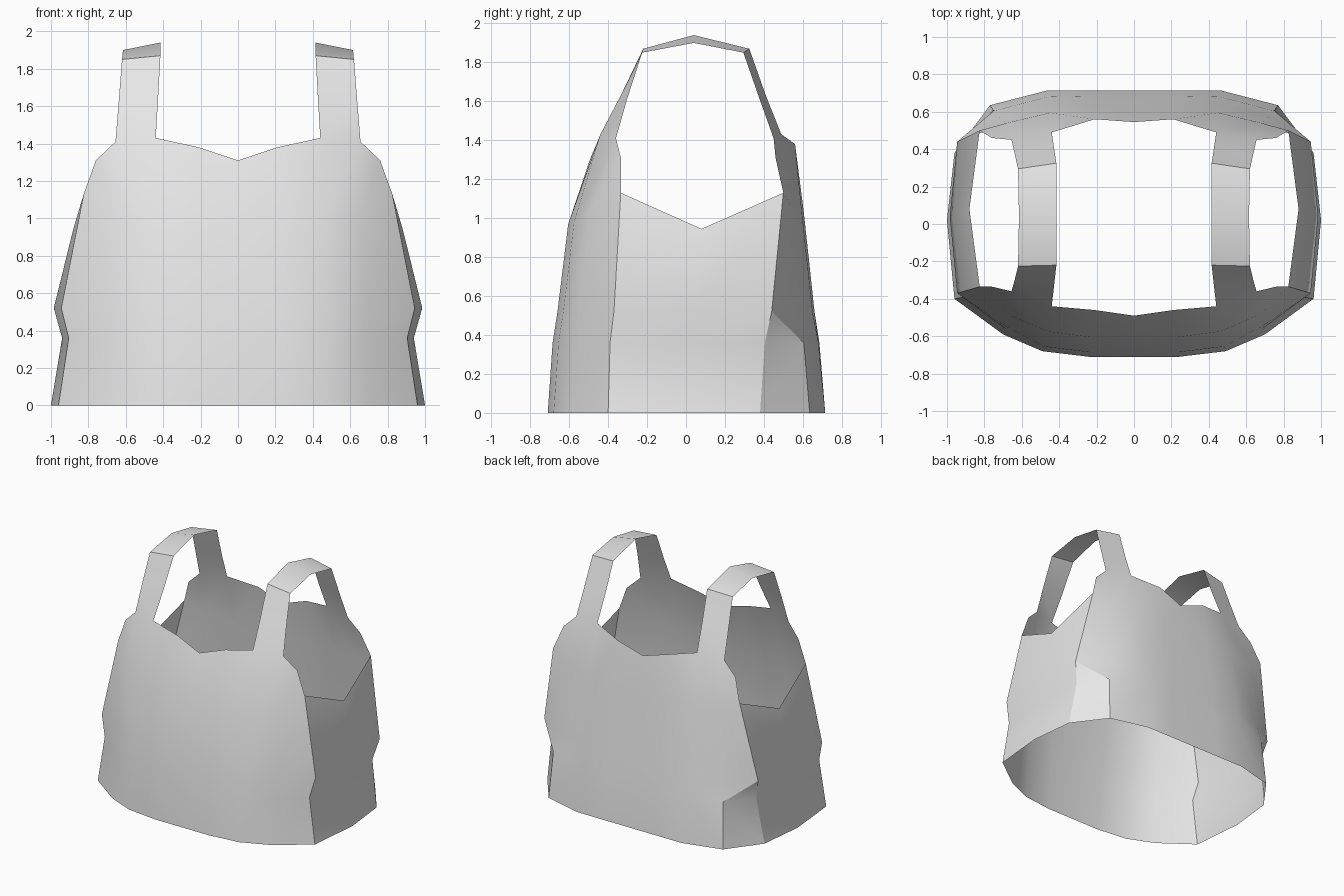
import bpy, bmesh, math

if "Cube" in bpy.data.objects:
    bpy.data.objects.remove(bpy.data.objects["Cube"], do_unlink=True)

grey = bpy.data.materials.new("light grey cloth")
grey.use_nodes = True
grey.diffuse_color = (0.8, 0.8, 0.8, 1)
grey.node_tree.nodes["Principled BSDF"].inputs["Base Color"].default_value = (0.8, 0.8, 0.8, 1)


def panel(name, grids, flip=False, angle=35):
    """Cloth sheet from grids of points (rows upward), mirrored across x."""
    bm = bmesh.new()
    for rows in grids:
        g = [[bm.verts.new(p) for p in row] for row in rows]
        for a, b in zip(g, g[1:]):
            for i in range(len(a) - 1):
                f = [a[i], a[i + 1], b[i + 1], b[i]]
                bm.faces.new(f[::-1] if flip else f)
    bmesh.ops.remove_doubles(bm, verts=bm.verts, dist=0.001)
    me = bpy.data.meshes.new(name)
    bm.to_mesh(me)
    bm.free()
    me.materials.append(grey)
    ob = bpy.data.objects.new(name, me)
    bpy.context.collection.objects.link(ob)
    bpy.ops.object.select_all(action='DESELECT')
    ob.select_set(True)
    bpy.context.view_layer.objects.active = ob
    bpy.ops.object.shade_smooth_by_angle(angle=math.radians(angle))
    ob.modifiers.new("mirror", 'MIRROR').use_clip = True
    return ob


# seam points shared between the panels
front_seam = [(.96, -.40, 0), (.905, -.39, .36), (.945, -.37, .52), (.825, -.335, 1.13)]
back_seam = [(.77, .635, 0), (.75, .605, .36), (.945, .44, .52), (.825, .50, 1.13)]
front_strap = [(.415, -.22, 1.87), (.62, -.225, 1.85)]
back_strap = [(.415, .325, 1.87), (.62, .295, 1.85)]

# front sheet with the front legs of the straps
f_top = [(0, -.49, 1.31), (.21, -.46, 1.38), (.44, -.44, 1.43), (.655, -.36, 1.41), (.76, -.335, 1.31)]
front = [
    [(0, -.71, 0), (.24, -.71, 0), (.49, -.68, 0), (.70, -.59, 0), front_seam[0]],
    [(0, -.685, .36), (.24, -.685, .36), (.48, -.655, .36), (.68, -.565, .36), front_seam[1]],
    [(0, -.66, .52), (.24, -.66, .52), (.48, -.63, .52), (.68, -.55, .52), front_seam[2]],
    [(0, -.605, .97), (.23, -.605, .97), (.46, -.575, .98), (.66, -.49, 1.03), front_seam[3]],
    f_top]
panel("front_panel", [front, [f_top[2:4], [(.428, -.335, 1.63), (.638, -.30, 1.62)], front_strap]])

# back sheet with the back legs of the straps
b_top = [(0, .545, 1.31), (.21, .56, 1.38), (.44, .49, 1.43), (.655, .45, 1.41), (.76, .46, 1.31)]
back = [
    [(0, .715, 0), (.22, .715, 0), (.46, .715, 0), back_seam[0], back_seam[0]],
    [(0, .685, .36), (.22, .685, .36), (.46, .68, .36), back_seam[1], back_seam[1]],
    [(0, .66, .52), (.22, .66, .52), (.46, .65, .52), (.73, .575, .52), back_seam[2]],
    [(0, .605, 1.03), (.22, .605, 1.03), (.45, .595, 1.03), (.68, .54, 1.06), back_seam[3]],
    b_top]
panel("back_panel", [back, [b_top[2:4], [(.428, .41, 1.63), (.638, .375, 1.62)], back_strap]], flip=True)

# side sheets, wrapping round the back corner at the hem
corner = (.945, .44, .52)
side = [
    [front_seam[0], (1.0, .02, 0), (.96, .38, 0), back_seam[0]],
    [front_seam[1], (.94, .04, .36), (.905, .405, .36), back_seam[1]],
    [front_seam[2], (.985, .04, .52), corner, back_seam[2]],
    [front_seam[3], (.88, .08, .945), back_seam[3], back_seam[3]]]
panel("side_panels", [side], angle=30)

# shoulder tops of the straps
panel("strap_tops", [[front_strap, [(.415, .04, 1.94), (.615, .04, 1.90)], back_strap]])
